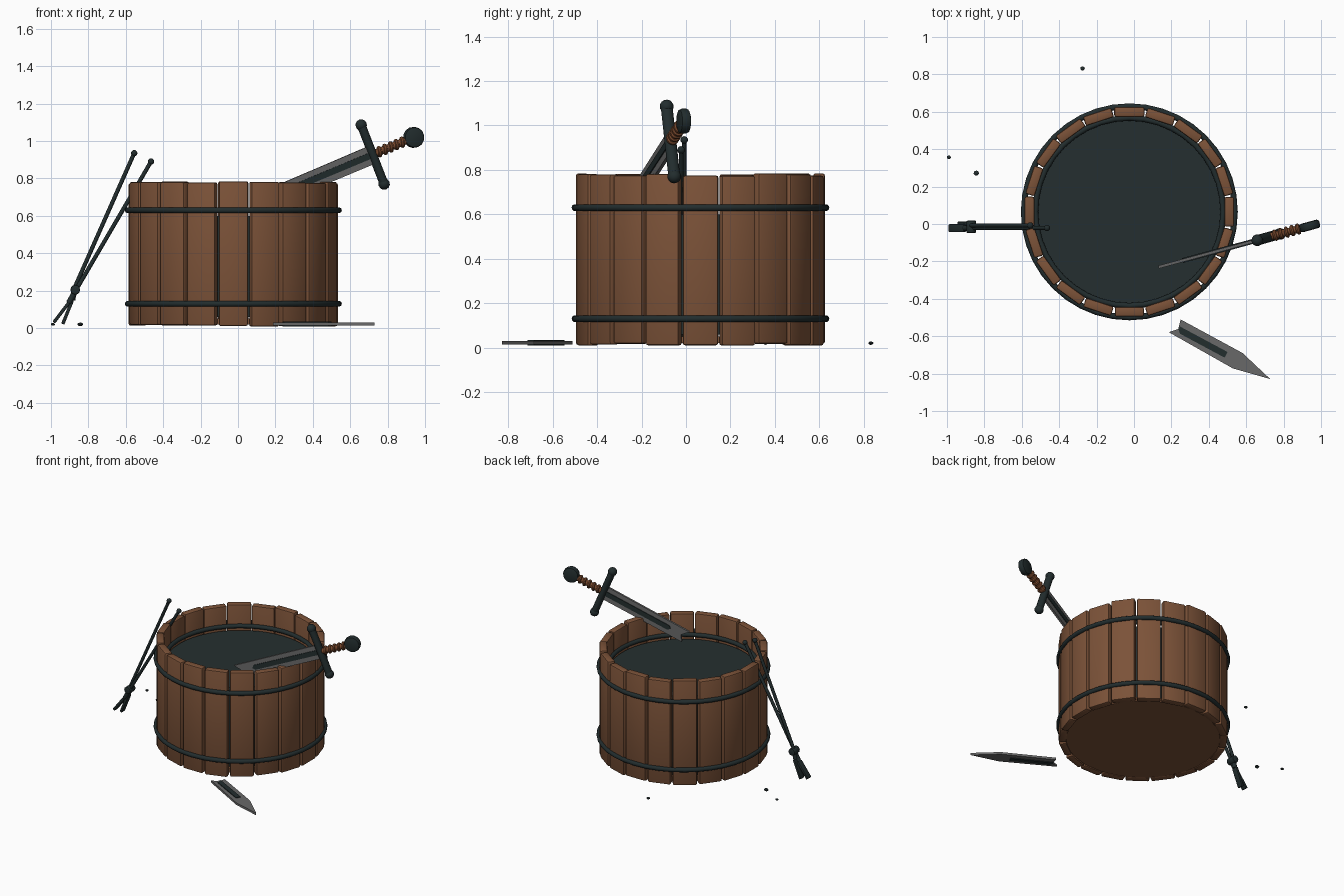
import bpy, bmesh, math, random
from mathutils import Vector, Matrix

random.seed(4)
cube = bpy.data.objects.get("Cube")
if cube:
    bpy.data.objects.remove(cube, do_unlink=True)


def material(name, r, g, b):
    m = bpy.data.materials.new(name)
    m.use_nodes = True
    m.diffuse_color = (r, g, b, 1)
    m.node_tree.nodes["Principled BSDF"].inputs["Base Color"].default_value = (r, g, b, 1)
    return m


WOOD = material("oak brown", 0.2, 0.085, 0.04)
IRON = material("dark iron", 0.016, 0.026, 0.027)
WATER = material("dark water", 0.018, 0.028, 0.029)
STEEL = material("blade grey", 0.14, 0.14, 0.14)
LEATHER = material("grip leather", 0.2, 0.07, 0.028)
T = Matrix.Translation


def finish(name, bm, mat, matrix, smooth=True):
    bmesh.ops.recalc_face_normals(bm, faces=bm.faces)
    bm.transform(matrix)
    mesh = bpy.data.meshes.new(name)
    bm.to_mesh(mesh)
    bm.free()
    mesh.materials.append(mat)
    ob = bpy.data.objects.new(name, mesh)
    bpy.context.collection.objects.link(ob)
    if smooth:
        bpy.ops.object.select_all(action="DESELECT")
        bpy.context.view_layer.objects.active = ob
        ob.select_set(True)
        bpy.ops.object.shade_smooth_by_angle(angle=math.radians(40))
    return ob


def box(name, size, mat, matrix, bevel=0.0):
    bm = bmesh.new()
    bmesh.ops.create_cube(bm, size=1, matrix=Matrix.Diagonal((*size, 1)))
    if bevel:
        bmesh.ops.bevel(bm, geom=bm.edges[:], offset=bevel, segments=2,
                        profile=0.5, affect="EDGES")
    return finish(name, bm, mat, matrix)


def cylinder(name, r, depth, mat, matrix, sides=16, bevel=0.0):
    bm = bmesh.new()
    bmesh.ops.create_cone(bm, cap_ends=True, segments=sides, radius1=r, radius2=r, depth=depth)
    if bevel:
        rims = [e for e in bm.edges if abs(e.verts[0].co.z - e.verts[1].co.z) < 1e-5]
        bmesh.ops.bevel(bm, geom=rims, offset=bevel, segments=2, profile=0.5, affect="EDGES")
    return finish(name, bm, mat, matrix)


def ball(name, r, mat, matrix, u=12, v=8):
    bm = bmesh.new()
    bmesh.ops.create_uvsphere(bm, u_segments=u, v_segments=v, radius=r)
    return finish(name, bm, mat, matrix)


def torus(name, major, minor, mat, matrix, sides=40, tube=10):
    bm = bmesh.new()
    rings = []
    for i in range(sides):
        turn = Matrix.Rotation(math.tau * i / sides, 4, "Z")
        rings.append([bm.verts.new(turn @ Vector((
            major + minor * math.cos(math.tau * j / tube), 0,
            minor * math.sin(math.tau * j / tube)))) for j in range(tube)])
    for i in range(sides):
        a, b = rings[i], rings[(i + 1) % sides]
        for j in range(tube):
            k = (j + 1) % tube
            bm.faces.new((a[j], b[j], b[k], a[k]))
    return finish(name, bm, mat, matrix)


def plate(name, outline, thick, mat, matrix):
    bm = bmesh.new()
    face = bm.faces.new([bm.verts.new((x, y, -thick / 2)) for x, y in outline])
    new = bmesh.ops.extrude_face_region(bm, geom=[face])["geom"]
    bmesh.ops.translate(bm, vec=(0, 0, thick),
                        verts=[g for g in new if isinstance(g, bmesh.types.BMVert)])
    return finish(name, bm, mat, matrix, smooth=False)


def frame(origin, x_dir, y_hint):
    x = Vector(x_dir).normalized()
    z = x.cross(Vector(y_hint)).normalized()
    y = z.cross(x)
    return T(origin) @ Matrix((x, y, z)).transposed().to_4x4()


def rod(name, a, b, r, mat):
    a, b = Vector(a), Vector(b)
    turn = (b - a).to_track_quat("Z", "Y").to_matrix().to_4x4()
    return cylinder(name, r, (b - a).length, mat, T((a + b) / 2) @ turn, 10)


ALONG_Y = Matrix.Rotation(math.pi / 2, 4, "X")
ALONG_X = Matrix.Rotation(math.pi / 2, 4, "Y")

# Bucket: staves, hoops, floor and water
tub = T((-0.025, 0.065, 0))
for i in range(20):
    low, high = random.uniform(0.008, 0.018), random.uniform(0.773, 0.787)
    place = tub @ Matrix.Rotation(math.tau * i / 20, 4, "Z") @ T((0.534, 0, (low + high) / 2))
    box(f"stave_{i + 1}", (0.052, random.uniform(0.155, 0.163), high - low), WOOD, place, 0.01)
for label, z in (("lower", 0.13), ("upper", 0.63)):
    torus(f"{label}_hoop", 0.564, 0.016, IRON, tub @ T((0, 0, z)))
torus("inner_hoop", 0.502, 0.015, IRON, tub @ T((0, 0, 0.63)))
cylinder("bucket_floor", 0.512, 0.03, WOOD, tub @ T((0, 0, 0.035)), 48)
cylinder("water", 0.498, 0.54, WATER, tub @ T((0, 0, 0.33)), 48)

# Sword: local x runs to the pommel, y along the guard
sword = frame((0.72, -0.07, 0.928), (0.79, 0.215, 0.33), (0.125, 0.035, -0.315))
plate("blade", [(0, 0.05), (-0.62, 0.05), (-0.595, 0.005), (-0.64, -0.045), (0, -0.05)],
      0.016, STEEL, sword)
plate("blade_fuller", [(0, 0.017), (-0.5, 0.017), (-0.515, 0), (-0.5, -0.017), (0, -0.017)],
      0.026, IRON, sword)
cylinder("guard", 0.024, 0.34, IRON, sword @ Matrix.Diagonal((1, 1, 1.15, 1)) @ ALONG_Y, 12)
for side in (-1, 1):
    ball(f"guard_end_{'upper' if side < 0 else 'lower'}", 0.031, IRON, sword @ T((0, side * 0.17, 0)))
cylinder("grip", 0.02, 0.22, LEATHER, sword @ T((0.11, 0, 0)) @ ALONG_X, 12)
for i in range(5):
    tilt = Matrix.Rotation(0.25, 4, "Z")
    torus(f"grip_wrap_{i + 1}", 0.02, 0.011, LEATHER,
          sword @ T((0.04 + i * 0.034, 0, 0)) @ tilt @ ALONG_X, 14, 8)
cylinder("pommel", 0.056, 0.046, IRON, sword @ T((0.245, 0, 0)), 14, 0.012)

# Broken blade end lying on the ground
shard = frame((0.235, -0.565, 0.022), (0.495, -0.265, 0), (0.265, 0.495, 0))
plate("broken_tip", [(0, 0.004), (-0.037, -0.035), (0.357, -0.044), (0.56, 0),
                     (0.363, 0.053), (-0.013, 0.055)], 0.016, STEEL, shard)
plate("broken_tip_fuller", [(0, 0.004), (0.02, -0.014), (0.29, -0.014), (0.29, 0.02), (0, 0.02)],
      0.026, IRON, shard)

# Tongs leaning on the bucket
for label, y, top, pivot, knee, tip in (
        ("left", -0.022, (-0.465, 0.89), (-0.868, 0.2), (-0.905, 0.135), (-0.985, 0.03)),
        ("right", -0.008, (-0.555, 0.935), (-0.872, 0.22), (-0.885, 0.15), (-0.937, 0.022))):
    p = [Vector((x, y, z)) for x, z in (top, pivot, knee, tip)]
    rod(f"tongs_handle_{label}", p[0], p[1], 0.011, IRON)
    ball(f"tongs_knob_{label}", 0.017, IRON, T(p[0]))
    rod(f"tongs_neck_{label}", p[1], p[2], 0.015, IRON)
    jaw = frame((p[2] + p[3]) / 2, p[3] - p[2], (0, 1, 0))
    box(f"tongs_jaw_{label}", ((p[3] - p[2]).length, 0.042, 0.018), IRON, jaw, 0.004)
cylinder("tongs_pivot", 0.026, 0.066, IRON, T((-0.87, -0.015, 0.205)) @ ALONG_Y, 12, 0.006)

# Pebbles of slag
for i, (x, y, r) in enumerate(((-0.275, 0.832, 0.013), (-0.99, 0.357, 0.012), (-0.843, 0.272, 0.016))):
    ball(f"slag_{i + 1}", r, IRON, T((x, y, 0.02)) @ Matrix.Diagonal((1, 0.9, 0.6, 1)), 7, 5)
# Thin chip keeping the base at ground level
